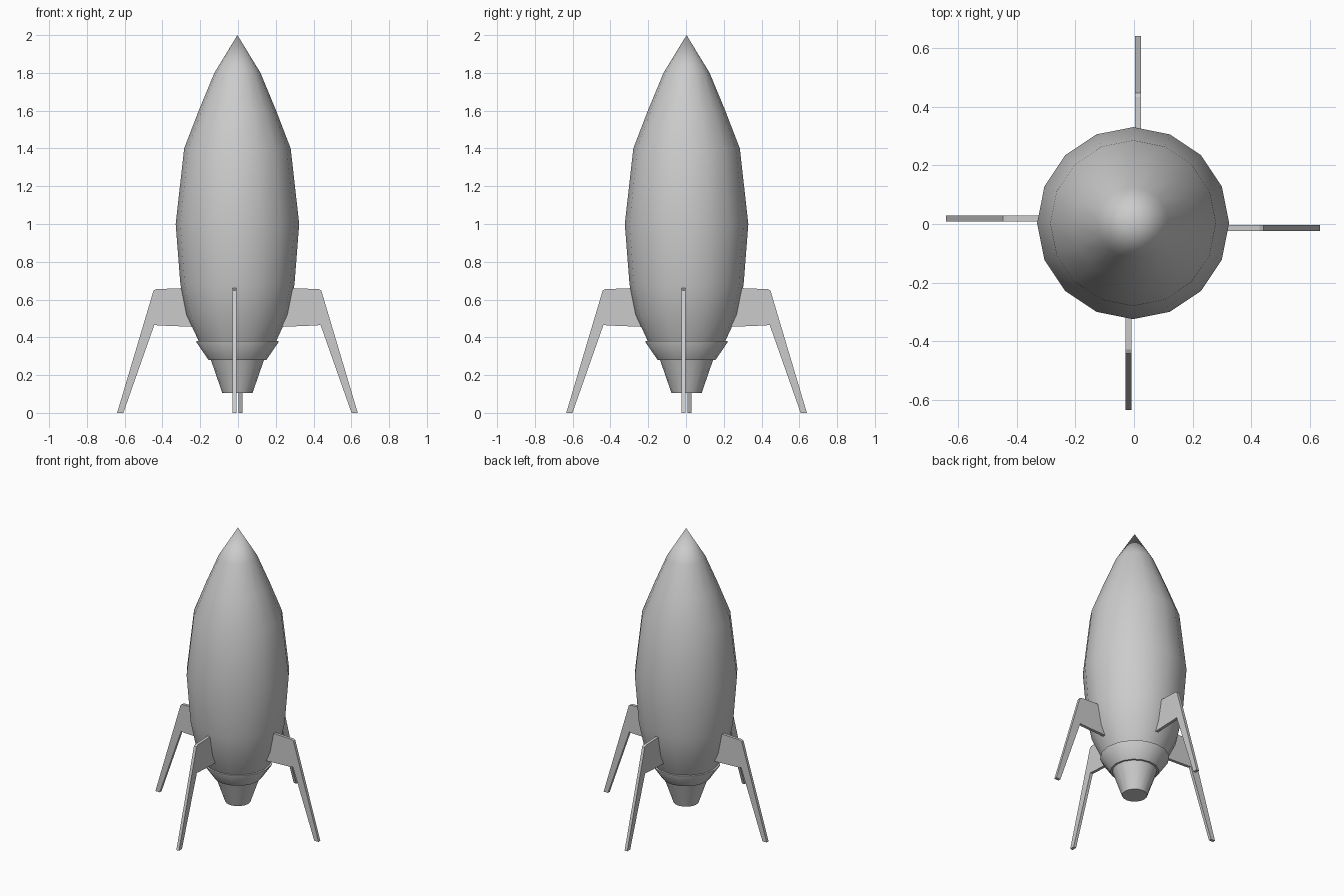
import bpy, bmesh
from math import sin, cos, pi, radians

if "Cube" in bpy.data.objects:
    bpy.data.objects.remove(bpy.data.objects["Cube"])

CENTRE = (-0.003, 0.003, 0)
SIDES = 16


def finish(bm, name, angle=0):
    bmesh.ops.recalc_face_normals(bm, faces=bm.faces)
    mesh = bpy.data.meshes.new(name)
    bm.to_mesh(mesh)
    bm.free()
    obj = bpy.data.objects.new(name, mesh)
    bpy.context.collection.objects.link(obj)
    obj.location = CENTRE
    if angle:
        bpy.ops.object.select_all(action='DESELECT')
        obj.select_set(True)
        bpy.context.view_layer.objects.active = obj
        bpy.ops.object.shade_smooth_by_angle(angle=radians(angle))
    return obj


def lathe(name, profile):
    """Turn (radius, z) points around z; radius 0 makes a tip, open ends are capped."""
    bm = bmesh.new()
    rings = []
    for r, z in profile:
        n = SIDES if r else 1
        rings.append([bm.verts.new((r * cos(2 * pi * i / SIDES), r * sin(2 * pi * i / SIDES), z))
                      for i in range(n)])
    for a, b in zip(rings, rings[1:]):
        for i in range(SIDES):
            j = (i + 1) % SIDES
            if len(b) == 1:
                bm.faces.new((a[i], a[j], b[0]))
            else:
                bm.faces.new((a[i], a[j], b[j], b[i]))
    for ring in (rings[0], rings[-1]):
        if len(ring) > 1:
            bm.faces.new(ring)
    return finish(bm, name, 35)


def landing_leg(name, turn):
    """Flat plate profile in (radius, z), given thickness and turned around z."""
    outline = [(0.27, 0.66), (0.30, 0.66), (0.43, 0.655), (0.444, 0.648), (0.637, 0),
               (0.604, 0), (0.44, 0.466), (0.42, 0.463), (0.22, 0.455)]
    bm = bmesh.new()
    face = bm.faces.new([bm.verts.new((r, -0.026, z)) for r, z in outline])
    ext = bmesh.ops.extrude_face_region(bm, geom=[face])
    new = [v for v in ext['geom'] if isinstance(v, bmesh.types.BMVert)]
    bmesh.ops.translate(bm, verts=new, vec=(0, 0.02, 0))
    if face.is_valid and len(bm.faces) == len(outline) + 1:
        bm.faces.new([v for v in face.verts])
    obj = finish(bm, name)
    obj.rotation_euler.z = turn


# Hull
lathe("hull", [(0.205, 0.38), (0.27, 0.52), (0.302, 0.68), (0.327, 1.0),
               (0.282, 1.4), (0.205, 1.6), (0.122, 1.8), (0, 2.0)])
# Collar and engine nozzle under the hull
lathe("collar", [(0.153, 0.28), (0.218, 0.375), (0.218, 0.38)])
lathe("nozzle", [(0.08, 0.105), (0.142, 0.285)])

# Four landing legs
for k, side in enumerate(("right", "back", "left", "front")):
    landing_leg(side + "_leg", k * pi / 2)
